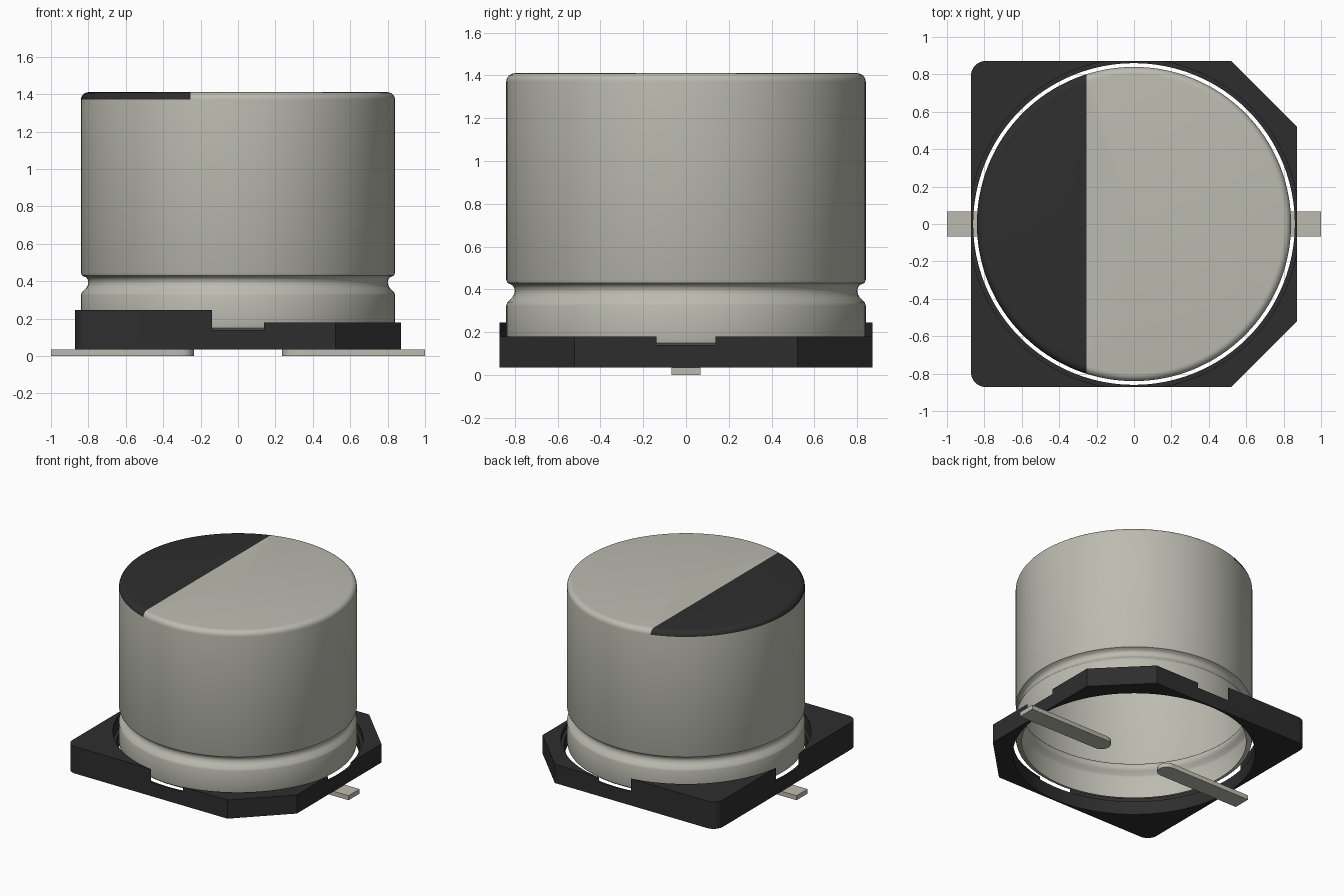
import bpy, bmesh, math
from mathutils import Vector

cube = bpy.data.objects.get("Cube")
if cube:
    bpy.data.objects.remove(cube, do_unlink=True)


def material(name, rgb):
    m = bpy.data.materials.new(name)
    m.use_nodes = True
    m.diffuse_color = (*rgb, 1)
    bsdf = next(n for n in m.node_tree.nodes if n.type == 'BSDF_PRINCIPLED')
    bsdf.inputs["Base Color"].default_value = (*rgb, 1)
    bsdf.inputs["Roughness"].default_value = 0.6
    return m


METAL = material("warm grey metal", (0.50, 0.50, 0.44))
BLACK = material("black plastic", (0.027, 0.027, 0.027))


def make_object(name, bm, mats, smooth=False):
    mesh = bpy.data.meshes.new(name)
    bm.to_mesh(mesh)
    bm.free()
    ob = bpy.data.objects.new(name, mesh)
    bpy.context.collection.objects.link(ob)
    for m in mats:
        mesh.materials.append(m)
    if smooth:
        bpy.ops.object.select_all(action='DESELECT')
        ob.select_set(True)
        bpy.context.view_layer.objects.active = ob
        bpy.ops.object.shade_smooth_by_angle(angle=math.radians(35))
    return ob


def prism(points, z0, z1):
    """Extrude a counter-clockwise outline from z0 to z1."""
    bm = bmesh.new()
    face = bm.faces.new([bm.verts.new((x, y, z0)) for x, y in points])
    ext = bmesh.ops.extrude_face_region(bm, geom=[face])
    top = [g for g in ext["geom"] if isinstance(g, bmesh.types.BMVert)]
    bmesh.ops.translate(bm, verts=top, vec=(0, 0, z1 - z0))
    bmesh.ops.recalc_face_normals(bm, faces=bm.faces)
    return bm


def arc(cx, cy, r, a0, a1, n):
    angles = [math.radians(a0 + (a1 - a0) * i / n) for i in range(n + 1)]
    return [(cx + r * math.cos(a), cy + r * math.sin(a)) for a in angles]


def cut(target, bm):
    """Subtract a shape from the target and discard the cutter."""
    cutter = make_object("cutter", bm, [BLACK])
    cutter.hide_render = True
    mod = target.modifiers.new("cut", 'BOOLEAN')
    mod.operation = 'DIFFERENCE'
    mod.solver = 'EXACT'
    mod.object = cutter
    bpy.context.view_layer.objects.active = target
    bpy.ops.object.modifier_apply(modifier=mod.name)
    bpy.data.objects.remove(cutter, do_unlink=True)


# Base: two clipped corners, two rounded corners, one taller half
H, C, R = 0.872, 0.52, 0.08
outline = ([(C, -H), (H, -C), (H, C), (C, H)]
           + arc(-H + R, H - R, R, 90, 180, 8)
           + arc(-H + R, -H + R, R, 180, 270, 8))
base = make_object("base", prism(outline, 0.035, 0.245), [BLACK])
cut(base, prism([(0, -1), (1, -1), (1, 1), (0, 1)], 0.18, 0.4))
# The wide upper recess breaks through the four sides as notches
cut(base, prism(arc(0, 0, 0.883, 0, 360, 128)[:-1], 0.14, 0.4))
cut(base, prism(arc(0, 0, 0.86, 0, 360, 128)[:-1], -0.1, 0.3))
bpy.ops.object.select_all(action='DESELECT')
base.select_set(True)
bpy.context.view_layer.objects.active = base
bpy.ops.object.shade_smooth_by_angle(angle=math.radians(30))

# Can: open-bottomed shell with a crimped groove and rounded rim
TOP, WALL, RIM = 1.41, 0.84, 0.04
profile = [(0.795, 0.135), (0.82, 0.138), (0.835, 0.15), (WALL, 0.17),
           (WALL, 0.325), (0.835, 0.34), (0.812, 0.362), (0.803, 0.378),
           (0.8, 0.393), (0.803, 0.408), (0.812, 0.42), (0.834, 0.43),
           (WALL, 0.445)]
profile += arc(WALL - RIM, TOP - RIM, RIM, 0, 90, 6) + [(0, TOP)]
bm = bmesh.new()
verts = [bm.verts.new((r, 0, z)) for r, z in profile]
edges = [bm.edges.new(pair) for pair in zip(verts, verts[1:])]
bmesh.ops.spin(bm, geom=verts + edges, cent=(0, 0, 0), axis=(0, 0, 1),
               angle=math.tau, steps=128)
bmesh.ops.remove_doubles(bm, verts=bm.verts, dist=0.0005)
bmesh.ops.recalc_face_normals(bm, faces=bm.faces)
if max(bm.faces, key=lambda f: f.calc_center_median().z).normal.z < 0:
    bmesh.ops.reverse_faces(bm, faces=bm.faces)

# Painted polarity segment on the cap
cap = [f for f in bm.faces if f.calc_center_median().z > TOP - RIM]
geom = set(cap)
for f in cap:
    geom.update(f.verts)
    geom.update(f.edges)
STRIPE = -0.255
bmesh.ops.bisect_plane(bm, geom=list(geom), dist=1e-5,
                       plane_co=Vector((STRIPE, 0, 0)), plane_no=Vector((1, 0, 0)))
for f in bm.faces:
    c = f.calc_center_median()
    f.material_index = int(c.z > TOP - RIM and c.x < STRIPE)
make_object("can", bm, [METAL, BLACK], smooth=True)

# Leads: flat strips with rounded inner ends
W = 0.068
for side, name in ((1, "left_lead"), (-1, "right_lead")):
    strip = [(1, -W), (1, W)] + arc(0.235 + W, 0, W, 90, 270, 12)
    make_object(name, prism([(side * x, side * y) for x, y in strip], 0, 0.035),
                [METAL], smooth=True)
